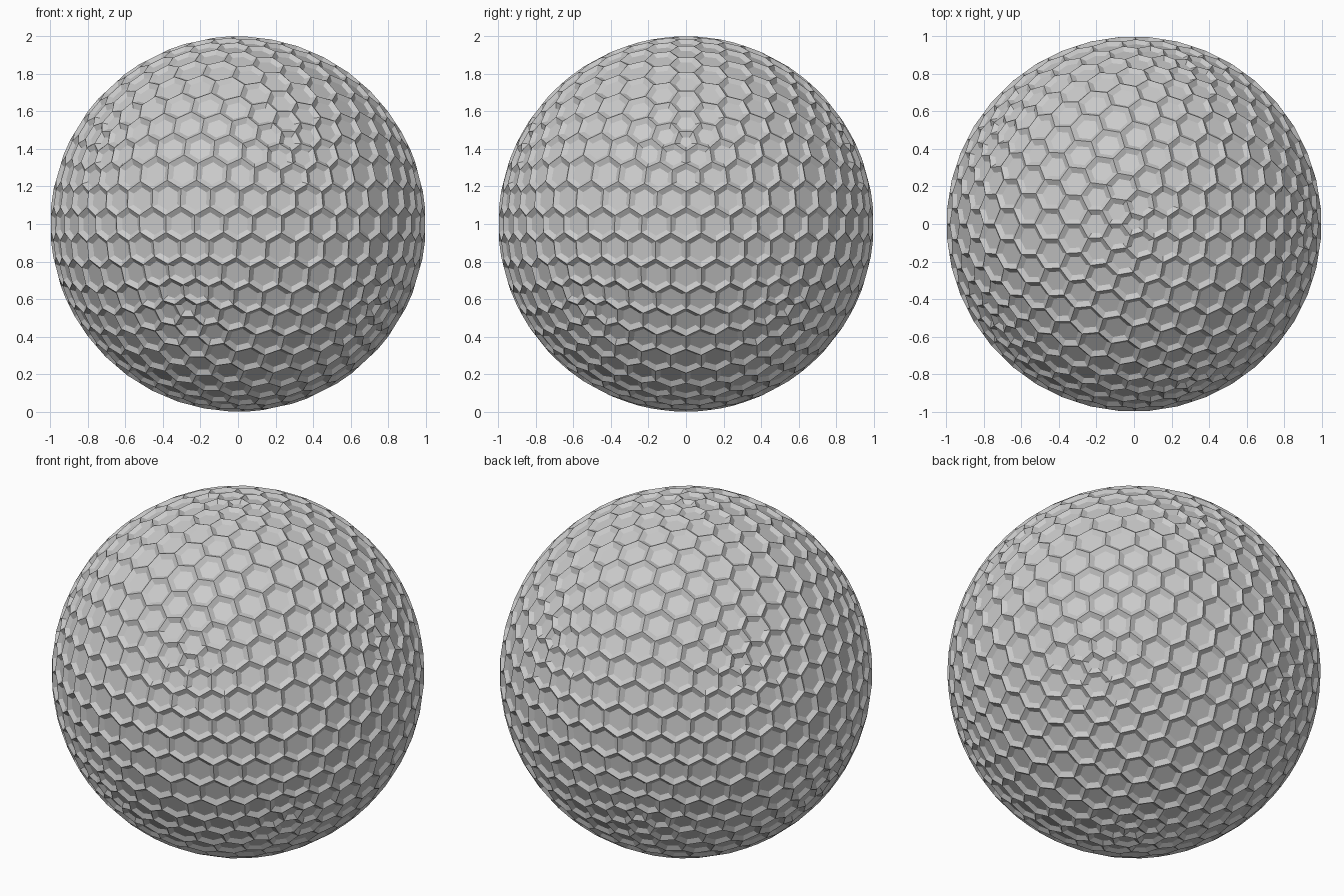
import bpy, bmesh
from mathutils import Vector

if "Cube" in bpy.data.objects:
    bpy.data.objects.remove(bpy.data.objects["Cube"])

R = 1.0
RIM = 0.026      # width of each dimple's sloped wall
DEPTH = 0.018    # depth of each dimple

# triangulated sphere whose dual gives hexagons and twelve pentagons
ico = bmesh.new()
bmesh.ops.create_icosphere(ico, subdivisions=4, radius=R)
ico.faces.ensure_lookup_table()

ball = bmesh.new()
corners = [ball.verts.new(f.calc_center_median().normalized() * R) for f in ico.faces]

# one polygon per sphere vertex, corners ordered by walking around it
for v in ico.verts:
    ring = []
    loop = v.link_loops[0]
    for _ in range(len(v.link_faces)):
        ring.append(corners[loop.face.index])
        loop = loop.link_loop_prev.link_loop_radial_next
    ball.faces.new(ring)
ico.free()
ball.normal_update()
bmesh.ops.recalc_face_normals(ball, faces=ball.faces[:])

# dimples: every cell inset and pushed inwards
bmesh.ops.inset_individual(ball, faces=ball.faces[:], thickness=RIM, depth=-DEPTH,
                           use_even_offset=True)
bmesh.ops.translate(ball, verts=ball.verts[:], vec=Vector((0, 0, R)))

mesh = bpy.data.meshes.new("dimpled_ball")
ball.to_mesh(mesh)
ball.free()
obj = bpy.data.objects.new("dimpled_ball", mesh)
bpy.context.collection.objects.link(obj)
